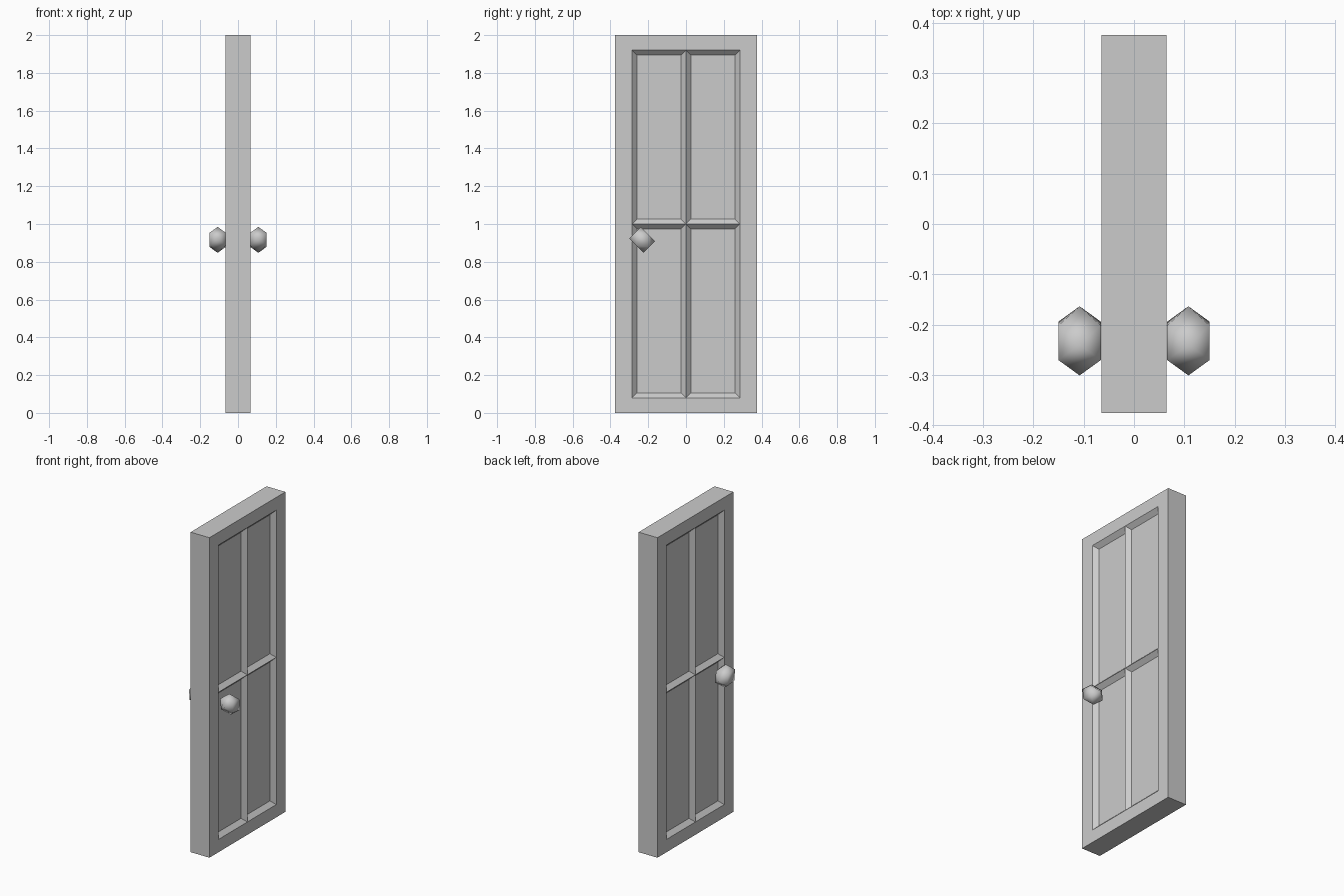
import bpy, bmesh
from mathutils import Matrix, Vector
from math import radians

cube = bpy.data.objects.get("Cube")
if cube:
    bpy.data.objects.remove(cube, do_unlink=True)

grey = bpy.data.materials.new("plain grey")
grey.use_nodes = True
grey.diffuse_color = (0.6, 0.6, 0.6, 1)
bsdf = next(n for n in grey.node_tree.nodes if n.type == 'BSDF_PRINCIPLED')
bsdf.inputs["Base Color"].default_value = (0.6, 0.6, 0.6, 1)


def make_object(name, bm, smooth=False):
    bmesh.ops.recalc_face_normals(bm, faces=bm.faces)
    for f in bm.faces:
        f.smooth = smooth
    mesh = bpy.data.meshes.new(name)
    bm.to_mesh(mesh)
    bm.free()
    mesh.materials.append(grey)
    obj = bpy.data.objects.new(name, mesh)
    bpy.context.collection.objects.link(obj)
    return obj


# Door slab, cut into a grid of border and panels
bm = bmesh.new()
bmesh.ops.create_cube(bm, size=1)
bmesh.ops.scale(bm, vec=(0.13, 0.75, 2), verts=bm.verts)
bmesh.ops.translate(bm, vec=(0, 0, 1), verts=bm.verts)
cuts = [((0, y, 0), (0, 1, 0)) for y in (-0.285, 0, 0.285)]
cuts += [((0, 0, z), (0, 0, 1)) for z in (0.08, 1, 1.92)]
for co, no in cuts:
    bmesh.ops.bisect_plane(bm, geom=bm.verts[:] + bm.edges[:] + bm.faces[:],
                           plane_co=co, plane_no=no)

# Four sunken panels with sloped edges on each side
panels = []
for f in bm.faces:
    c = f.calc_center_median()
    if abs(f.normal.x) > 0.9 and abs(c.y) < 0.285 and 0.08 < c.z < 1.92:
        panels.append(f)
bmesh.ops.inset_individual(bm, faces=panels, thickness=0.026, depth=-0.026,
                           use_even_offset=True)
make_object("door_panel", bm)

# Faceted knobs, a cube cut back to its edge midpoints
turn = Matrix.Rotation(radians(45), 4, 'X')
for name, side in (("left_knob", 1), ("right_knob", -1)):
    bm = bmesh.new()
    for a in (-1, 1):
        for b in (-1, 1):
            for p in ((a, b, 0), (a, 0, b), (0, a, b)):
                q = turn @ Vector((p[0] * 0.042, p[1] * 0.043, p[2] * 0.054))
                bm.verts.new((side * (q.x + 0.108), q.y - 0.232, q.z + 0.916))
    bmesh.ops.convex_hull(bm, input=bm.verts)
    bmesh.ops.dissolve_limit(bm, angle_limit=radians(1),
                             verts=bm.verts, edges=bm.edges)
    make_object(name, bm, smooth=True)
